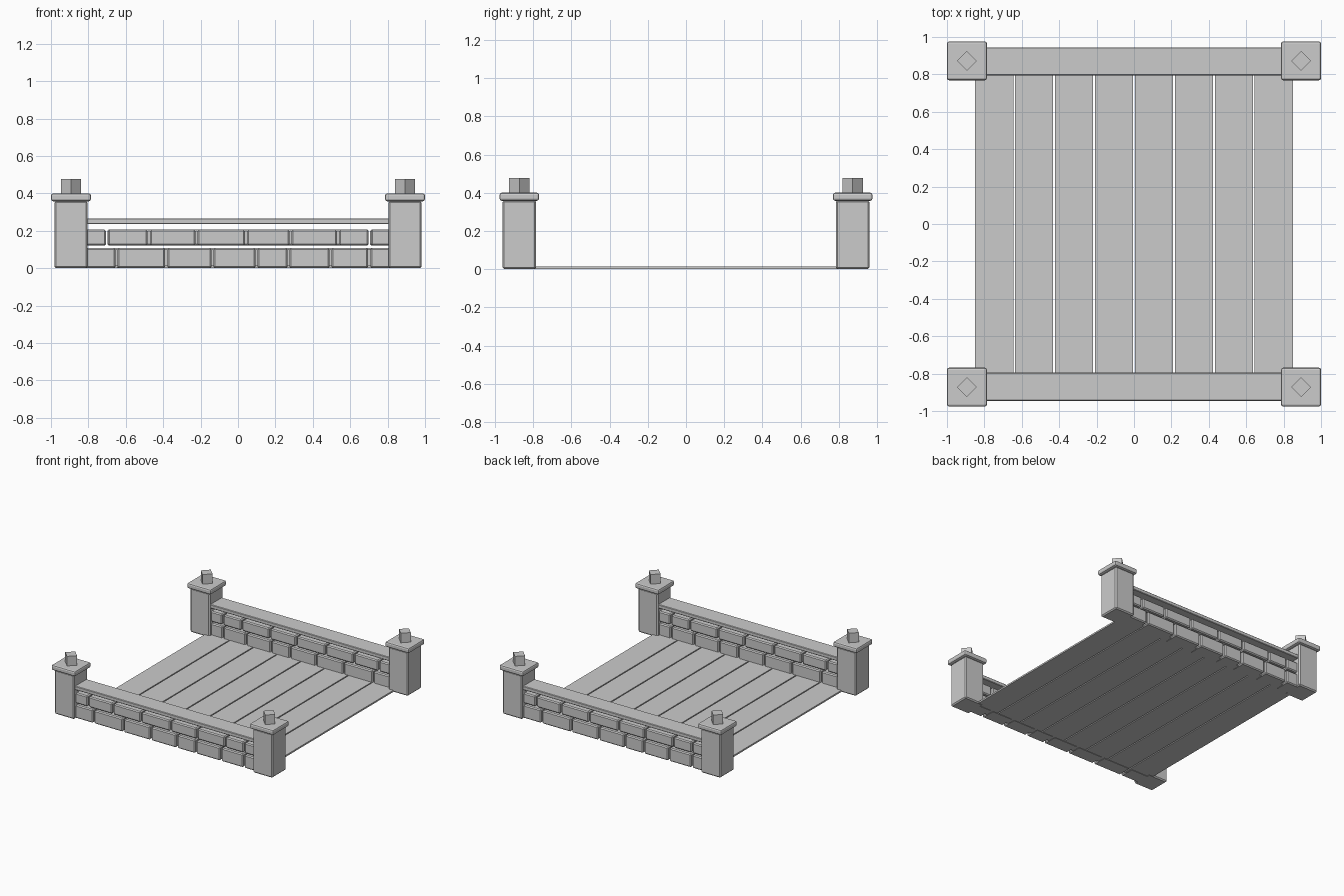
import bpy
import math

old = bpy.data.objects.get("Cube")
if old:
    bpy.data.objects.remove(old, do_unlink=True)

stone = bpy.data.materials.new("grey_stone")
stone.use_nodes = True
grey = (0.6, 0.6, 0.6, 1)
stone.diffuse_color = grey
stone.node_tree.nodes["Principled BSDF"].inputs["Base Color"].default_value = grey


def box(name, x, y, z, bevel=0.0, segments=1, turn=0.0):
    """Box from (low, high) ranges, with optional bevel and turn about z."""
    ranges = (x, y, z)
    bpy.ops.mesh.primitive_cube_add(size=1, location=[(a + b) / 2 for a, b in ranges])
    obj = bpy.context.object
    obj.name = name
    obj.scale = [b - a for a, b in ranges]
    bpy.ops.object.transform_apply(location=False, rotation=False, scale=True)
    obj.rotation_euler.z = turn
    obj.data.materials.append(stone)
    if bevel:
        mod = obj.modifiers.new("Bevel", "BEVEL")
        mod.width = bevel
        mod.segments = segments
    return obj


def around(c, half):
    return (c - half, c + half)


# Corner posts with caps and diamond finials
for sx, side in ((-1, "right"), (1, "left")):
    for sy, end in ((-1, "front"), (1, "back")):
        px, py = sx * 0.893, sy * 0.872
        tag = f"{end}_{side}"
        box(f"post_{tag}", around(px, 0.088), around(py, 0.088), (0, 0.36), 0.009)
        box(f"post_cap_{tag}", around(px, 0.107), around(py, 0.104), (0.358, 0.4), 0.012, 2)
        box(f"finial_{tag}", around(px, 0.0375), around(py, 0.0375), (0.395, 0.478),
            turn=math.pi / 4)

# Floor planks
count, pitch = 8, 0.2137
for i in range(count):
    cx = (i - (count - 1) / 2) * pitch
    box(f"floor_plank_{i + 1}", around(cx, 0.1025), (-0.88, 0.88), (0.002, 0.015))

# Brick walls: joint positions along x for each course
courses = {
    "lower": ((0.0, 0.108), (-0.65, -0.383, -0.136, 0.099, 0.27, 0.495, 0.702)),
    "upper": ((0.121, 0.206), (-0.7, -0.477, -0.222, 0.043, 0.281, 0.535, 0.705)),
}
gap = 0.006
for sy, end in ((-1, "front"), (1, "back")):
    turn = -sy  # the back wall is the front wall turned half way round
    for course, (z, joints) in courses.items():
        stops = (-0.83, *joints, 0.83)
        for i, (a, b) in enumerate(zip(stops, stops[1:])):
            x = sorted((turn * (a + gap), turn * (b - gap)))
            box(f"{end}_{course}_brick_{i + 1}", x, around(sy * 0.87, 0.062), z, 0.008)
    box(f"{end}_rail", (-0.82, 0.82), around(sy * 0.87, 0.075), (0.236, 0.267), 0.004)
